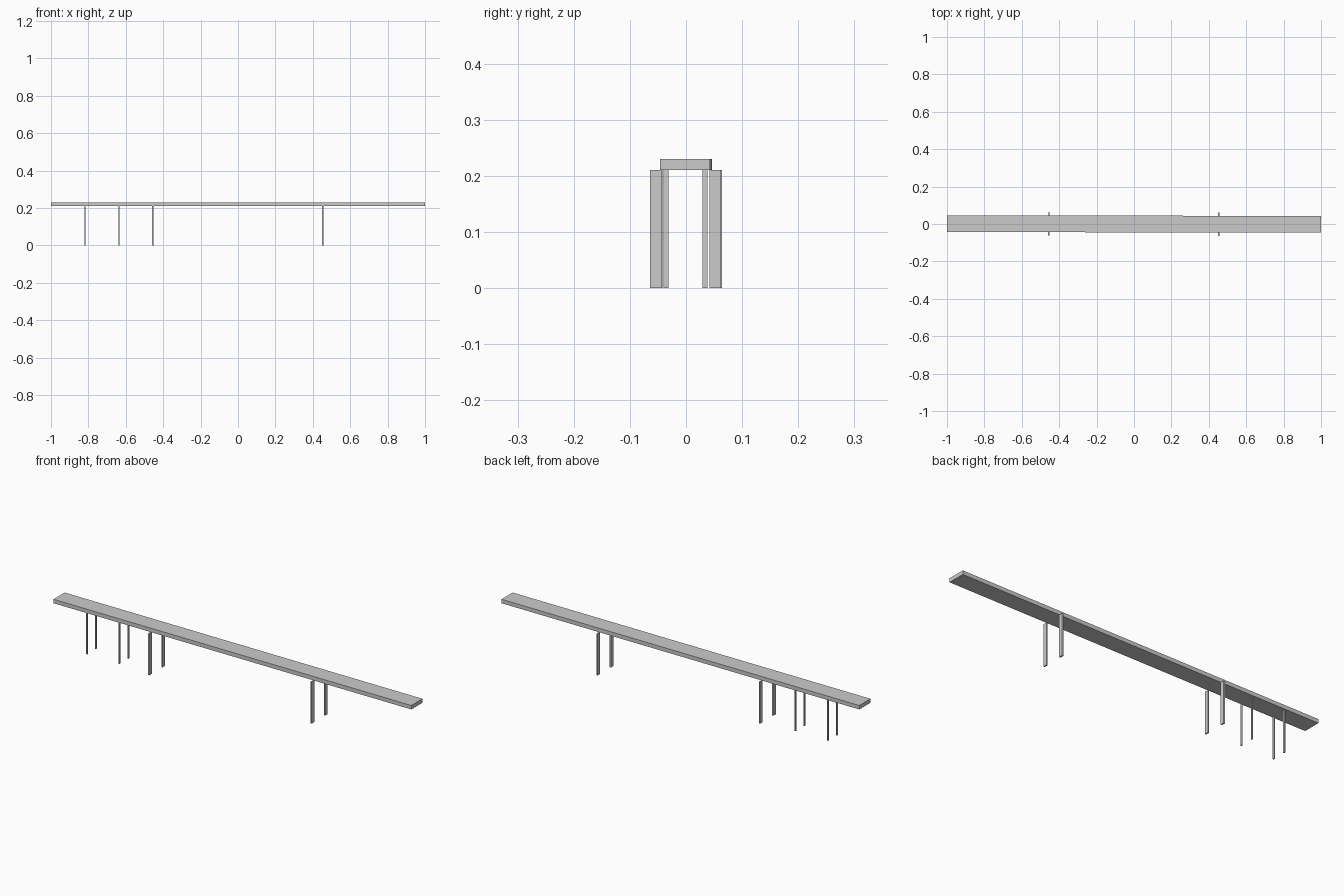
import bpy
import math
from mathutils import Matrix

if "Cube" in bpy.data.objects:
    bpy.data.objects.remove(bpy.data.objects["Cube"])

YAW = Matrix.Rotation(-0.0015, 4, 'Z')  # the whole span sits very slightly askew


def box(name, centre, size):
    bpy.ops.mesh.primitive_cube_add(size=1)
    ob = bpy.context.object
    ob.name = name
    ob.data.transform(YAW @ Matrix.Translation(centre) @ Matrix.Diagonal((*size, 1)))
    return ob


DECK_BOTTOM, DECK_TOP = 0.21, 0.23

# Long flat deck
box("deck", (0, 0, (DECK_BOTTOM + DECK_TOP) / 2),
    (2.0, 0.089, DECK_TOP - DECK_BOTTOM))

# Pairs of piers: name, x, y offset of pair, half spacing, thickness in x, width in y
piers = [
    ("wide_pier_left", -0.455, 0.0, 0.0530, 0.007, 0.0205),
    ("wide_pier_right", 0.453, 0.0, 0.0530, 0.007, 0.0205),
    ("slim_pier_outer", -0.817, -0.002, 0.0348, 0.005, 0.009),
    ("slim_pier_inner", -0.636, -0.002, 0.0348, 0.005, 0.009),
]
for name, x, y, half, thick, width in piers:
    for side, label in ((-1, "front"), (1, "back")):
        box(f"{name}_{label}", (x, y + side * half, DECK_BOTTOM / 2),
            (thick, width, DECK_BOTTOM))
